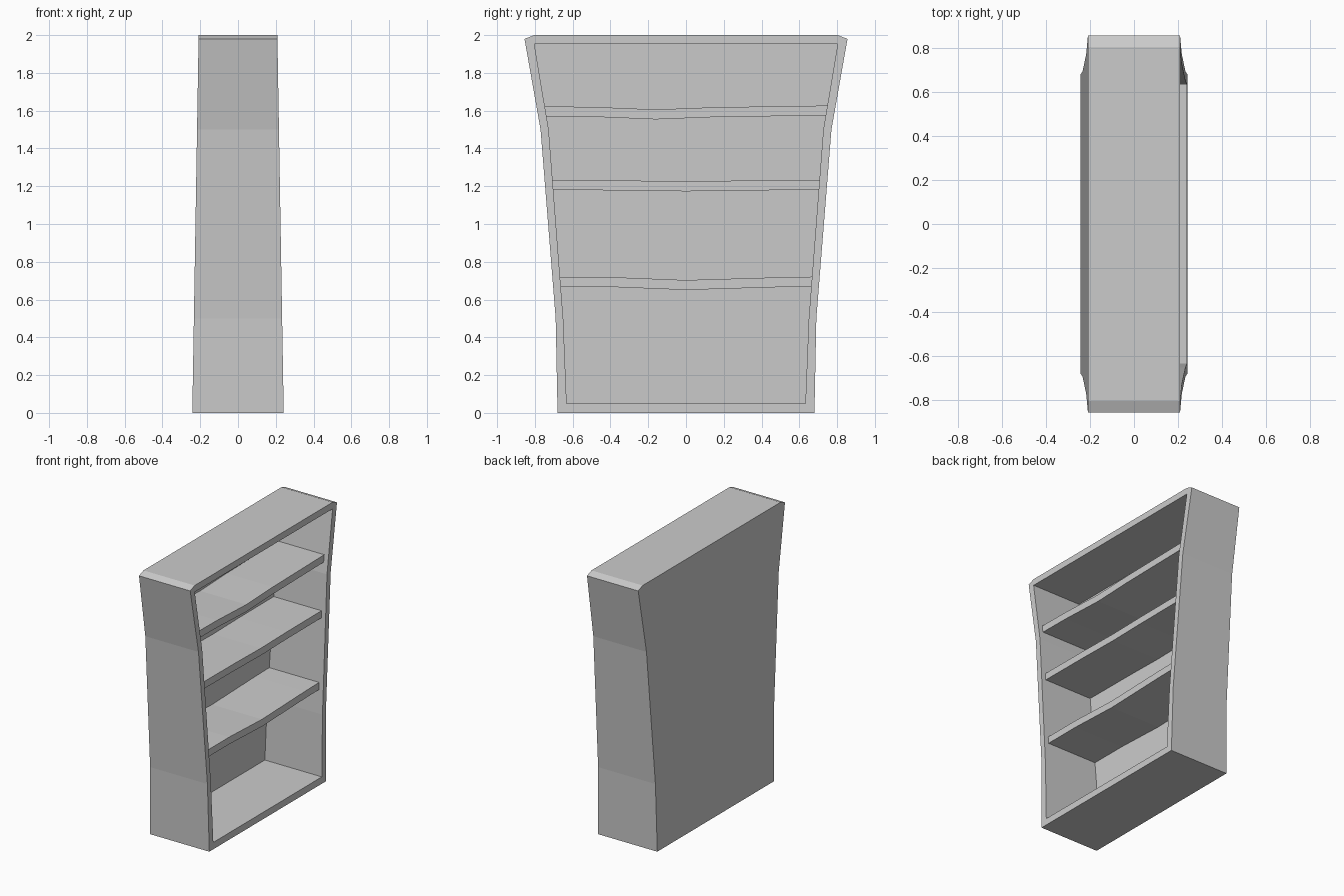
import bpy, bmesh

if "Cube" in bpy.data.objects:
    bpy.data.objects.remove(bpy.data.objects["Cube"])


def half_depth(z):
    # Case gets shallower towards the top
    return 0.242 - 0.0168 * z


def loft(name, rings):
    # Skin equal-length closed rings together and cap both ends
    bm = bmesh.new()
    vs = [[bm.verts.new(p) for p in ring] for ring in rings]
    n = len(rings[0])
    for a, b in zip(vs, vs[1:]):
        for i in range(n):
            j = (i + 1) % n
            bm.faces.new((a[i], a[j], b[j], b[i]))
    bm.faces.new(vs[0])
    bm.faces.new(vs[-1])
    bmesh.ops.remove_doubles(bm, verts=bm.verts, dist=1e-5)
    bmesh.ops.recalc_face_normals(bm, faces=bm.faces)
    mesh = bpy.data.meshes.new(name)
    bm.to_mesh(mesh)
    bm.free()
    ob = bpy.data.objects.new(name, mesh)
    bpy.context.collection.objects.link(ob)
    return ob


def mirrored(half):
    return half + [(-y, z) for y, z in reversed(half)]


def place(profile, side, inset=0.0):
    return [(side * (half_depth(z) - inset), y, z) for y, z in profile]


# Flared case: outer shell, front frame, and inside with a thin back panel
outer = mirrored([(0.68, 0), (0.69, 0.5), (0.77, 1.5), (0.855, 1.98), (0.803, 2.0)])
inner = mirrored([(0.632, 0.05), (0.65, 0.5), (0.727, 1.5), (0.803, 1.952), (0.803, 1.952)])
loft("bookcase_case", [place(outer, -1), place(outer, 1),
                       place(inner, 1), place(inner, -1, 0.018)])

# Sagging shelves: top edge profile, ends let slightly into the sides
shelves = {
    "lower_shelf": [(-0.675, 0.718), (-0.38, 0.718), (0, 0.703), (0.5, 0.718), (0.675, 0.721)],
    "middle_shelf": [(-0.715, 1.232), (-0.3, 1.23), (0, 1.225), (0.3, 1.23), (0.715, 1.232)],
    "upper_shelf": [(-0.752, 1.622), (-0.5, 1.62), (-0.16, 1.606), (0.15, 1.618), (0.752, 1.627)],
}
for name, top in shelves.items():
    profile = top + [(y, z - 0.052) for y, z in reversed(top)]
    loft(name, [place(profile, -1, 0.01), place(profile, 1, 0.035)])
